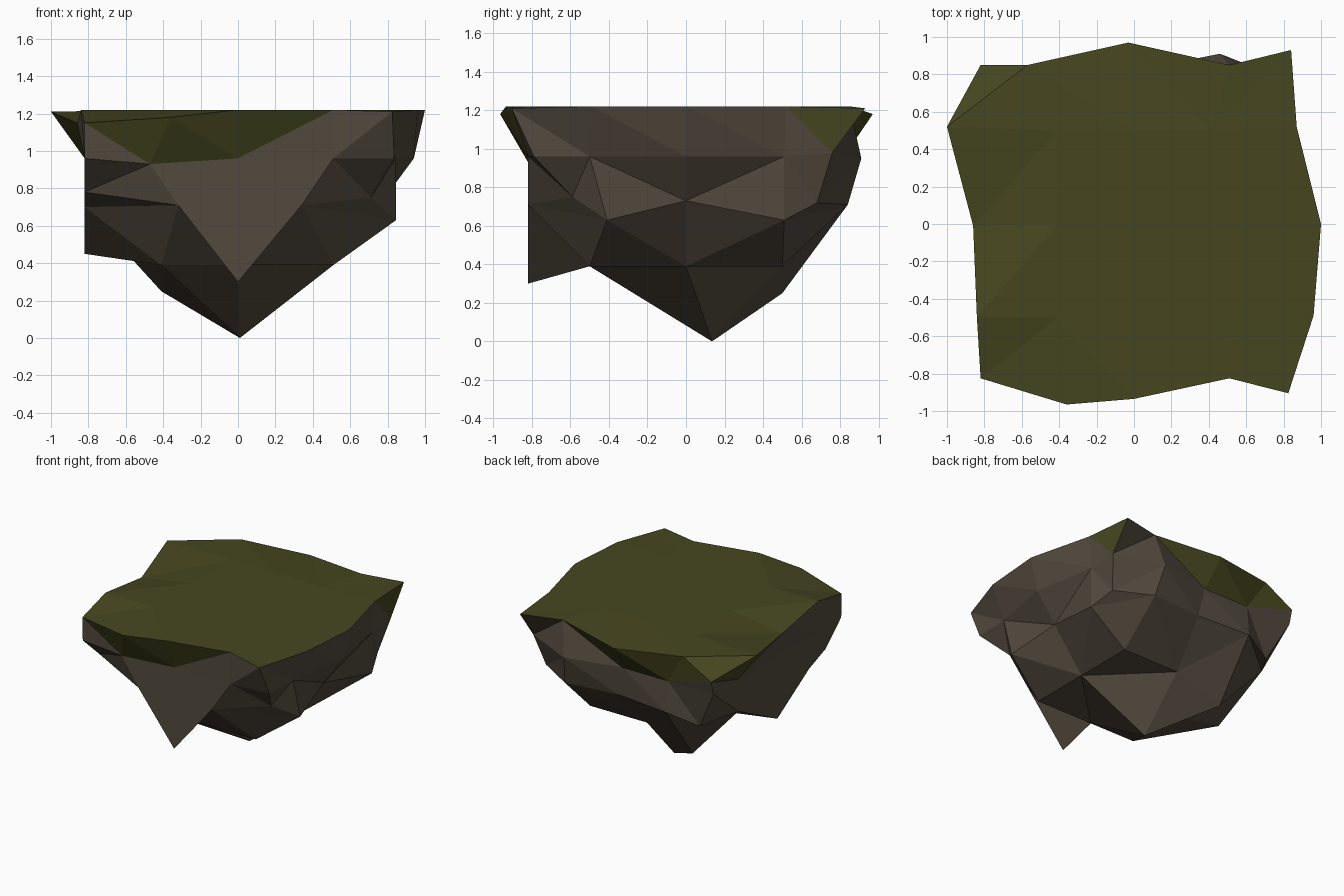
import bpy, bmesh

if "Cube" in bpy.data.objects:
    bpy.data.objects.remove(bpy.data.objects["Cube"])

# One flat colour per material
def material(name, rgb):
    m = bpy.data.materials.new(name)
    m.diffuse_color = (*rgb, 1)
    m.use_nodes = True
    m.node_tree.nodes["Principled BSDF"].inputs["Base Color"].default_value = m.diffuse_color
    return m

ROCK, GRASS = 0, 1
bm = bmesh.new()

def face(mat, *verts):
    bm.faces.new(verts).material_index = mat

# Four corners split into two triangles along the a-c diagonal
def quad(mat, a, b, c, d):
    face(mat, a, b, c)
    face(mat, a, c, d)

# Sixteen points round a square, anticlockwise from the east; named points are moved
def square_ring(z, moved):
    s, h = 0.82, 0.41
    quarter = [(s, 0), (s, h), (s, s), (h, s)]
    pts = []
    for _ in range(4):
        pts += quarter
        quarter = [(-y, x) for x, y in quarter]
    return [bm.verts.new(moved.get(i, (x, y, z))) for i, (x, y) in enumerate(pts)]

# Eight points of the inner square, anticlockwise from the east
def inner_ring(xa, xb, y, z, moved):
    pts = [(xb, 0), (xb, y), (0, y), (xa, y), (xa, 0), (xa, -y), (0, -y), (xb, -y)]
    return [bm.verts.new(moved.get(i, (*p, z))) for i, p in enumerate(pts)]

# Wall between two rings; flipped bays use the other diagonal
def wall(up, low, flipped=(), grass_upper=(), grass_full=()):
    for i in range(16):
        j = (i + 1) % 16
        full = GRASS if i in grass_full else ROCK
        upper = GRASS if i in grass_upper else full
        if i in flipped:
            face(upper, up[i], low[i], up[j])
            face(full, low[i], low[j], up[j])
        else:
            face(upper, up[i], low[j], up[j])
            face(full, up[i], low[i], low[j])

# Closes a ring of sixteen with an inner ring of eight and a centre point.
# cut_outer / cut_inner list the quarters whose corner quads are cut straight across,
# spur lists the quarters whose first point joins the inner corner
def cap(outer, inner, centre, mat, cut_outer, cut_inner, toward_mid, spur=()):
    c = bm.verts.new(centre)
    for s in range(4):
        o = [outer[(4 * s + k) % 16] for k in range(5)]
        n = [inner[(2 * s + k) % 8] for k in range(3)]
        if s in spur:
            quad(mat, o[0], o[1], n[1], n[0])
        else:
            quad(mat, o[1], n[1], n[0], o[0])
        if toward_mid:
            quad(mat, o[3], o[4], n[2], n[1])
        else:
            quad(mat, o[4], n[2], n[1], o[3])
        if s in cut_outer:
            quad(mat, o[1], o[2], o[3], n[1])
        else:
            quad(mat, o[2], o[3], n[1], o[1])
        if s in cut_inner:
            quad(mat, n[0], n[1], n[2], c)
        else:
            quad(mat, n[1], n[2], c, n[0])

# Ragged grass rim
rim = [bm.verts.new(p) for p in [
    (1.0, 0, 1.22), (0.87, 0.52, 1.22), (0.84, 0.93, 1.21), (0.51, 0.85, 1.22),
    (-0.03, 0.97, 1.18), (-0.57, 0.85, 1.21), (-0.82, 0.85, 1.07), (-1.0, 0.52, 1.21),
    (-0.86, -0.01, 1.15), (-0.84, -0.5, 1.22), (-0.82, -0.825, 1.15), (-0.36, -0.965, 1.18),
    (0, -0.935, 1.22), (0.51, -0.825, 1.22), (0.825, -0.905, 1.21), (0.96, -0.49, 1.22)]]

# Upper rock ring
upper = square_ring(0.96, {
    0: (0.94, 0, 0.96), 1: (0.845, 0.51, 0.96), 2: (0.84, 0.76, 0.98), 3: (0.46, 0.91, 0.95),
    7: (-0.82, 0.5, 0.96), 9: (-0.82, -0.5, 0.96), 11: (-0.47, -0.82, 0.93),
    13: (0.51, -0.82, 0.96), 14: (0.835, -0.79, 0.96), 15: (0.845, -0.5, 0.96)})

# Lower rock ring, with hanging spikes at the front (12) and left (8)
lower = square_ring(0.71, {
    0: (0.77, 0, 0.73), 1: (0.845, 0.51, 0.63), 2: (0.78, 0.68, 0.72), 3: (0.50, 0.84, 0.71),
    4: (0.05, 0.80, 0.72), 5: (-0.41, 0.84, 0.71), 6: (-0.65, 0.75, 0.63),
    7: (-0.82, 0.5, 0.70), 8: (-0.82, 0, 0.45), 9: (-0.82, -0.41, 0.70),
    10: (-0.82, -0.62, 0.78), 11: (-0.32, -0.82, 0.71), 12: (0, -0.82, 0.30),
    13: (0.34, -0.82, 0.71), 14: (0.71, -0.59, 0.75), 15: (0.845, -0.41, 0.63)})

# Sides: grass hangs over the edge in a few bays
wall(rim, upper, flipped=(2, 5, 7, 12, 13), grass_upper=(1, 3, 5, 6, 7, 10, 12),
     grass_full=(4, 11))
wall(upper, lower, flipped=(0, 2, 10, 14))

# Grass top and pointed rock underside
cap(rim, inner_ring(-0.41, 0.41, 0.5, 1.22, {}), (0, 0, 1.22), GRASS, {1}, {}, False)
cap(lower, inner_ring(-0.41, 0.51, 0.5, 0.39, {3: (-0.41, 0.5, 0.25)}),
    (0.01, 0.135, 0), ROCK, {0, 1, 2, 3}, {0, 3}, True, {2})

bmesh.ops.recalc_face_normals(bm, faces=bm.faces)
mesh = bpy.data.meshes.new("floating_island")
bm.to_mesh(mesh)
bm.free()
mesh.materials.append(material("brown rock", (0.084, 0.067, 0.047)))
mesh.materials.append(material("olive grass", (0.061, 0.062, 0.014)))
bpy.context.collection.objects.link(bpy.data.objects.new("floating_island", mesh))
